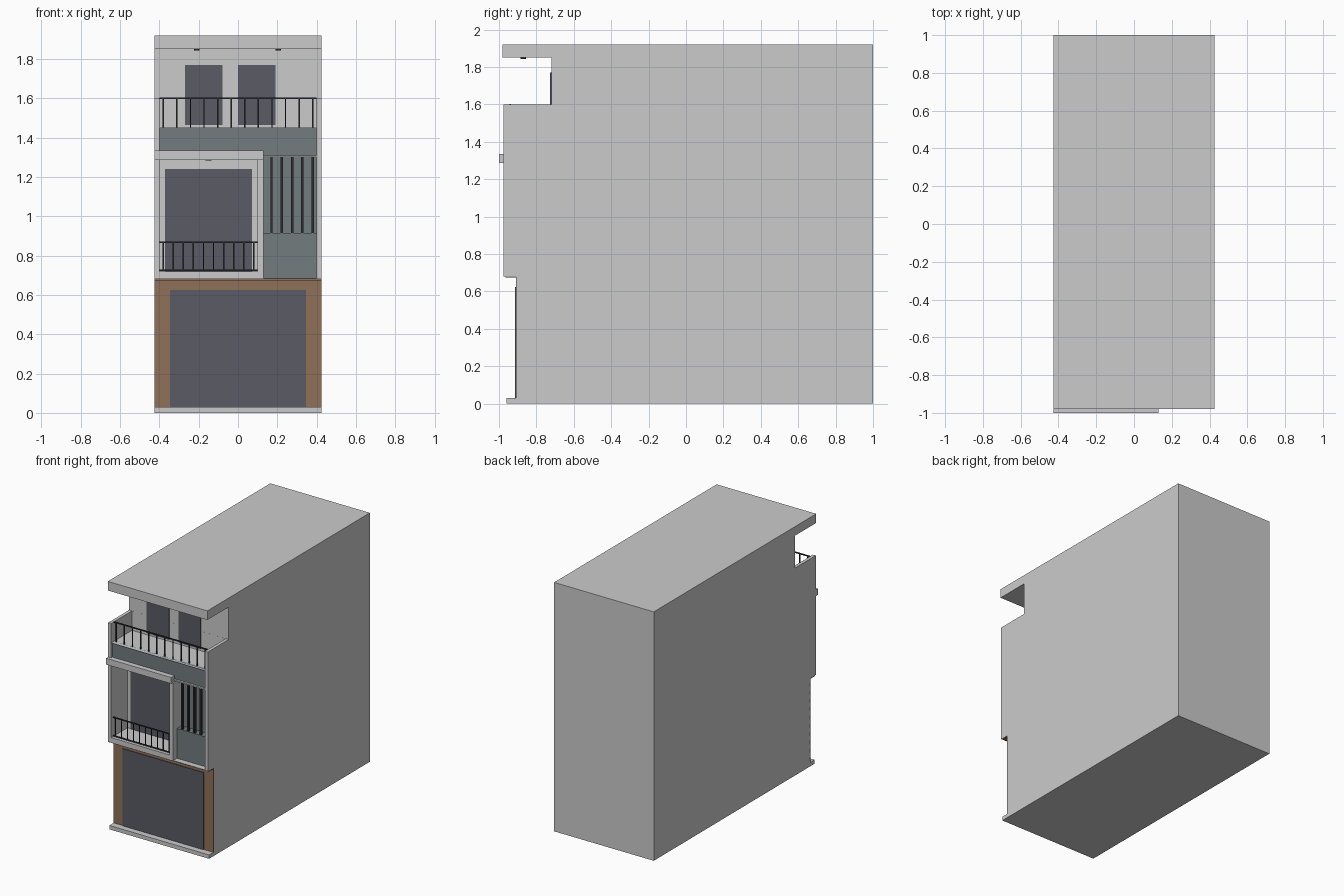
import bpy, bmesh

if "Cube" in bpy.data.objects:
    bpy.data.objects.remove(bpy.data.objects["Cube"])

def material(name, rgb):
    m = bpy.data.materials.new(name)
    m.diffuse_color = (*rgb, 1)
    m.use_nodes = True
    m.node_tree.nodes["Principled BSDF"].inputs["Base Color"].default_value = m.diffuse_color
    return m

GLASS = material("dark_glass", (0.10, 0.105, 0.13))
BLACK = material("black_metal", (0.03, 0.03, 0.035))
SLATE = material("slate_panel", (0.17, 0.20, 0.21))
WOOD = material("brown_cladding", (0.28, 0.165, 0.10))

def mesh_object(name, bm, mat=None):
    bmesh.ops.recalc_face_normals(bm, faces=bm.faces)
    me = bpy.data.meshes.new(name)
    bm.to_mesh(me)
    bm.free()
    ob = bpy.data.objects.new(name, me)
    bpy.context.collection.objects.link(ob)
    if mat:
        me.materials.append(mat)
    return ob

def add_box(bm, x, y, z):
    vs = bmesh.ops.create_cube(bm, size=1)["verts"]
    for v in vs:
        v.co = [r[0] + (c + 0.5) * (r[1] - r[0]) for c, r in zip(v.co, (x, y, z))]

def boxes(name, items, mat=None):
    bm = bmesh.new()
    for it in items:
        add_box(bm, *it)
    return mesh_object(name, bm, mat)

# Building shell: side profile (y, z) extruded across the width
W = 0.425
profile = [(1, 0), (1, 1.92), (-0.98, 1.92), (-0.98, 1.85), (-0.72, 1.85), (-0.72, 1.60),
           (-0.975, 1.60), (-0.975, 0.68), (-0.905, 0.68), (-0.905, 0.03), (-0.96, 0.03), (-0.96, 0)]
bm = bmesh.new()
face = bm.faces.new([bm.verts.new((-W, y, z)) for y, z in profile])
ext = bmesh.ops.extrude_face_region(bm, geom=[face])["geom"]
bmesh.ops.translate(bm, vec=(2 * W, 0, 0), verts=[g for g in ext if isinstance(g, bmesh.types.BMVert)])
shell = mesh_object("building_shell", bm)

# Recesses carved from the facade
cuts = [((-0.40, 0.40), (-1.1, -0.7205), (1.45, 1.70)),    # top terrace
        ((-0.40, 0.40), (-1.1, -0.95), (1.31, 1.449)),     # header panel pocket
        ((-0.40, 0.10), (-1.1, -0.775), (0.72, 1.29)),     # middle balcony
        ((0.13, 0.40), (-1.1, -0.87), (0.685, 1.30))]      # louvre bay
for i, c in enumerate(cuts):
    cutter = boxes("cutter", [c])
    cutter.hide_render = True
    mod = shell.modifiers.new("cut", "BOOLEAN")
    mod.operation, mod.solver, mod.object = "DIFFERENCE", "EXACT", cutter
    bpy.context.view_layer.objects.active = shell
    bpy.ops.object.modifier_apply(modifier=mod.name)
    bpy.data.objects.remove(cutter)

# Ledge over the middle balcony
boxes("canopy_ledge", [((-W, 0.13), (-1, -0.94), (1.287, 1.335))])

# Ground floor cladding, soffit and shutter
boxes("ground_cladding", [((-W, -0.345), (-0.908, -0.90), (0.03, 0.68)),
                          ((0.345, W), (-0.908, -0.90), (0.03, 0.68)),
                          ((-0.345, 0.345), (-0.908, -0.90), (0.625, 0.68)),
                          ((-W, W), (-0.965, -0.90), (0.674, 0.681))], WOOD)
boxes("ground_shutter", [((-0.345, 0.345), (-0.913, -0.90), (0.03, 0.625))], GLASS)

# Slate panels
boxes("header_panel", [((-0.40, 0.40), (-0.96, -0.94), (1.30, 1.45))], SLATE)
boxes("bay_panel", [((0.13, 0.40), (-0.93, -0.87), (0.68, 0.915))], SLATE)
boxes("bay_back", [((0.13, 0.40), (-0.874, -0.86), (0.91, 1.30))], SLATE)
boxes("louvre_fins", [((x - 0.006, x + 0.006), (-0.93, -0.91), (0.915, 1.30))
                      for x in (0.17 + 0.0525 * i for i in range(5))], BLACK)

# Windows
boxes("balcony_doors", [((a, b), (-0.78, -0.77), (0.72, 1.24))
                        for a, b in ((-0.37, -0.151), (-0.149, 0.07))], GLASS)
boxes("terrace_windows", [((a, a + 0.19), (-0.727, -0.71), (1.465, 1.77)) for a in (-0.27, 0.0)], GLASS)

# Railings: rails plus evenly spaced balusters
def railing(name, x0, x1, y, z0, z1, count, bottom):
    r = 0.004
    items = [((x0, x1), (y - r, y + r), (z1 - 2 * r, z1))]
    if bottom:
        items.append(((x0, x1), (y - r, y + r), (z0, z0 + 2 * r)))
    first, step = x0 + 0.02, (x1 - x0 - 0.04) / (count - 1)
    for i in range(count):
        x = first + i * step
        items.append(((x - 0.0035, x + 0.0035), (y - 0.0035, y + 0.0035), (z0, z1)))
    boxes(name, items, BLACK)

railing("terrace_railing", -0.40, 0.40, -0.94, 1.45, 1.603, 12, False)
railing("balcony_railing", -0.40, 0.10, -0.95, 0.722, 0.872, 10, True)

# Ceiling lights
for name, x, y, z in (("terrace_light_left", -0.21, -0.87, 1.847), ("terrace_light_right", 0.205, -0.87, 1.847),
                      ("balcony_light", -0.15, -0.87, 1.287)):
    bm = bmesh.new()
    bmesh.ops.create_cone(bm, cap_ends=True, segments=16, radius1=0.014, radius2=0.014, depth=0.008)
    mesh_object(name, bm, BLACK).location = (x, y, z)
